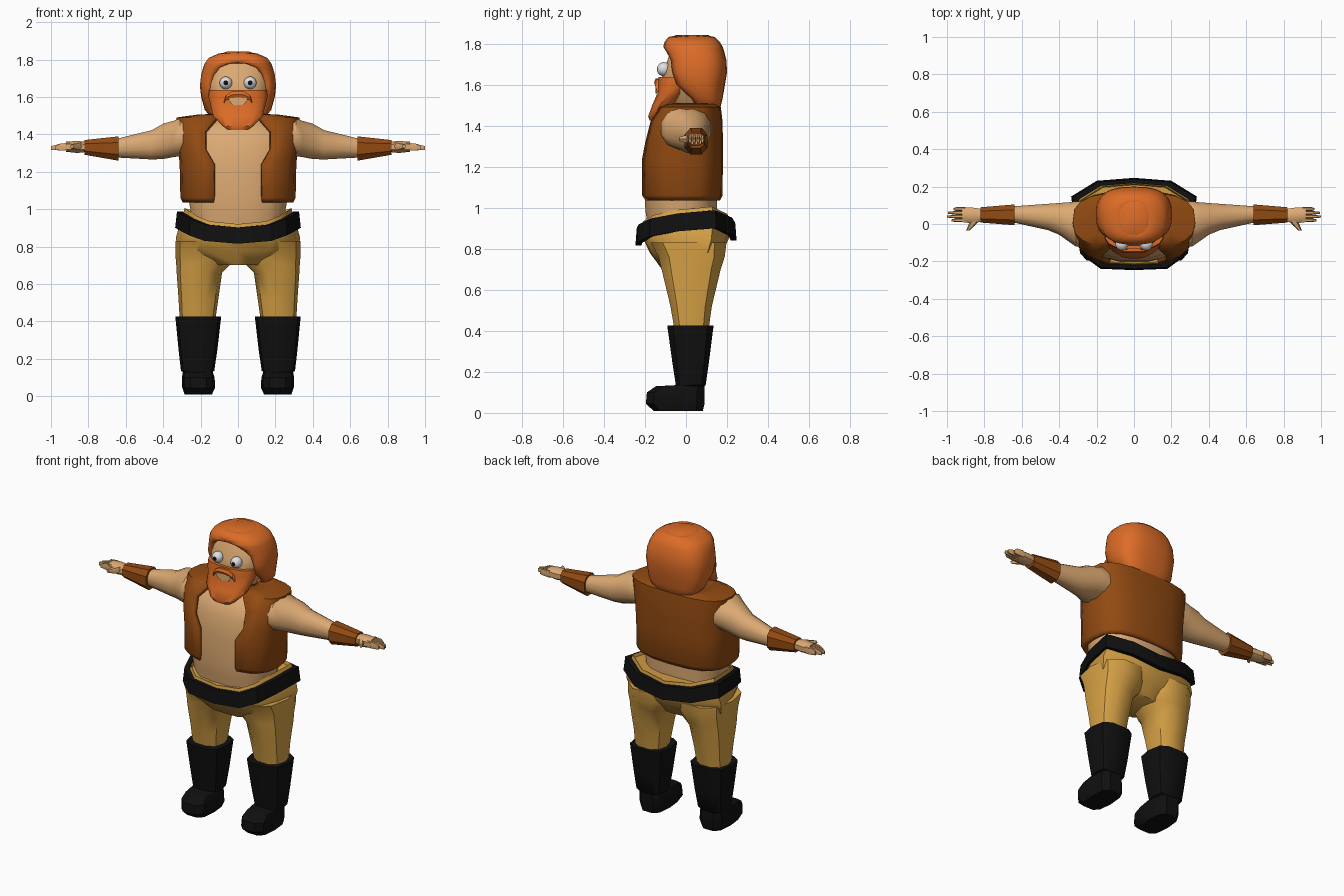
import bpy, bmesh, math
from mathutils import Vector, Matrix

if "Cube" in bpy.data.objects:
    bpy.data.objects.remove(bpy.data.objects["Cube"])


def material(name, r, g, b):
    m = bpy.data.materials.new(name)
    m.use_nodes = True
    m.diffuse_color = (r, g, b, 1)
    node = next(n for n in m.node_tree.nodes if n.type == 'BSDF_PRINCIPLED')
    node.inputs["Base Color"].default_value = (r, g, b, 1)
    return m


SKIN = material("skin", .72, .40, .17)
HAIR = material("ginger_hair", .72, .15, .02)
LEATHER = material("brown_leather", .29, .07, .006)
CLOTH = material("yellow_cloth", .68, .36, .06)
BLACK = material("black", .005, .005, .005)
WHITE = material("eye_white", .75, .75, .77)


def finish(name, bm, mats, mirror=False, thick=0, angle=40):
    bmesh.ops.recalc_face_normals(bm, faces=bm.faces)
    me = bpy.data.meshes.new(name)
    bm.to_mesh(me)
    bm.free()
    for m in mats:
        me.materials.append(m)
    me.shade_smooth()
    me.set_sharp_from_angle(angle=math.radians(angle))
    ob = bpy.data.objects.new(name, me)
    bpy.context.collection.objects.link(ob)
    if mirror:
        mod = ob.modifiers.new("mirror", 'MIRROR')
        mod.use_clip = True
    if thick:
        mod = ob.modifiers.new("thickness", 'SOLIDIFY')
        mod.thickness = thick
        mod.offset = -1
    return ob


def loft(name, rings, mat, closed=True, cap=True, loop=False, **kw):
    """Skin a list of equal-length point rings."""
    bm = bmesh.new()
    vs = [[bm.verts.new(p) for p in r] for r in rings]
    n = len(rings[0])
    pairs = list(zip(vs, vs[1:])) + ([(vs[-1], vs[0])] if loop else [])
    for a, b in pairs:
        for i in range(n if closed else n - 1):
            j = (i + 1) % n
            bm.faces.new((a[i], a[j], b[j], b[i]))
    if cap and closed and not loop:
        bm.faces.new(vs[0])
        bm.faces.new(vs[-1])
    return finish(name, bm, [mat], **kw)


def power(v, e):
    return math.copysign(abs(v) ** e, v)


def section(a0, a1, b0, b1, sides=12, n=2.5):
    """Rounded-box cross-section inside the given limits."""
    out = []
    for i in range(sides):
        t = 2 * math.pi * (i + .5) / sides
        out.append(((a0 + a1) / 2 + (a1 - a0) / 2 * power(math.sin(t), 2 / n),
                    (b0 + b1) / 2 - (b1 - b0) / 2 * power(math.cos(t), 2 / n)))
    return out


def upright(spec, **kw):    # spec rows: z, x0, x1, y0, y1
    return [[(x, y, r[0]) for x, y in section(*r[1:], **kw)] for r in spec]


def sideways(spec, **kw):   # spec rows: x, y0, y1, z0, z1
    return [[(r[0], y, z) for y, z in section(*r[1:], **kw)] for r in spec]


def centred(spec):          # spec rows: z, half width, y0, y1
    return [(z, -w, w, a, b) for z, w, a, b in spec]


def shell(spec, steps, n):
    """Half sections running from a front opening round to the back centre."""
    rings = []
    for z, rx, y0, y1, gap in spec:
        t0 = math.asin(min(1, (gap / rx) ** (n / 2)))
        ring = []
        for i in range(steps + 1):
            t = t0 + (math.pi - t0) * i / steps
            x = rx * abs(math.sin(t)) ** (2 / n) if i < steps else 0
            ring.append((x, (y0 + y1) / 2 - (y1 - y0) / 2 * power(math.cos(t), 2 / n), z))
        rings.append(ring)
    return rings


# Bare torso and neck
loft("torso", upright(centred([
    (.86, .25, -.18, .15), (.98, .255, -.20, .155), (1.06, .27, -.205, .155),
    (1.22, .28, -.20, .155), (1.34, .285, -.185, .15), (1.42, .28, -.15, .14),
    (1.465, .2, -.1, .12), (1.49, .1, -.07, .1), (1.6, .1, -.06, .1)]), sides=16), SKIN)

# Open vest
loft("vest", shell([
    (1.035, .295, -.205, .165, .13), (1.06, .308, -.22, .178, .13), (1.24, .312, -.22, .18, .13),
    (1.32, .32, -.212, .18, .175), (1.42, .328, -.185, .178, .175), (1.49, .328, -.13, .17, .12),
    (1.505, .22, -.10, .15, .11), (1.51, .12, -.05, .11, .08)], 9, 2.8),
    LEATHER, closed=False, mirror=True, thick=.025)

# Arms, cuffs, hands
loft("arms", sideways([
    (.22, -.12, .12, 1.29, 1.46), (.31, -.125, .125, 1.28, 1.49), (.345, -.10, .12, 1.275, 1.475),
    (.40, -.06, .115, 1.265, 1.46), (.46, -.035, .11, 1.263, 1.425),
    (.66, .01, .095, 1.275, 1.375), (.80, .015, .08, 1.30, 1.36)], n=2.2), SKIN, mirror=True)
loft("cuffs", sideways([
    (.64, -.01, .108, 1.255, 1.393), (.82, .005, .092, 1.288, 1.372)], sides=8), LEATHER, mirror=True)
loft("palms", sideways([
    (.80, .015, .08, 1.305, 1.36), (.86, 0, .09, 1.298, 1.367), (.92, .008, .09, 1.305, 1.362)],
    sides=8), SKIN, mirror=True)
for i, tip in enumerate((.975, 1, .995, .965)):
    y = .01 + .02 * i
    loft(f"finger_{i + 1}", sideways([
        (.90, y, y + .02, 1.308, 1.358), (.95, y, y + .02, 1.312, 1.352),
        (tip, y + .004, y + .015, 1.315, 1.338)], sides=6), SKIN, mirror=True)
loft("thumbs", [[(x + dx, y, z) for dx, z in section(-w, w, 1.335 - w, 1.335 + w, sides=6)]
     for x, y, w in ((.85, .02, .025), (.87, -.01, .018), (.888, -.035, .01))], SKIN, mirror=True)

# Waistline shared by belt and trousers
half = [(0, -.235, .86), (.17, -.228, .875), (.25, -.17, .905), (.295, -.04, .93),
        (.32, .14, .945), (.19, .22, .91), (0, .235, .885)]
waist = half + [(-x, y, z) for x, y, z in half[-2:0:-1]]
loft("belt", [[(x * s, y * s, z + h) for s, h in
               ((.93, -.045), (1.05, -.045), (1.02, .042), (.93, .042))] for x, y, z in waist],
     BLACK, loop=True, angle=30)


# Trousers
def waist_ring(sx, sy, lift=None, z=0):
    return [(x * sx, y * sy, h + lift if lift is not None else z) for x, y, h in waist]


loft("trouser_hips", [waist_ring(.87, .89, .04), waist_ring(.89, .91, .06), waist_ring(.95, .95, 0),
                      waist_ring(1.04, .88, z=.845), waist_ring(1, .75, z=.78),
                      waist_ring(.5, .5, z=.70)], CLOTH)
loft("trouser_legs", upright([
    (.83, .01, .335, -.18, .205), (.76, .015, .335, -.14, .195), (.70, .045, .33, -.125, .175),
    (.66, .085, .328, -.115, .165), (.52, .105, .318, -.08, .13),
    (.38, .125, .31, -.055, .11)], sides=10), CLOTH, mirror=True)

# Boots: flared shaft running into a rounded foot
loft("boots", upright([
    (.425, .09, .335, -.095, .138), (.25, .11, .318, -.07, .115), (.135, .127, .305, -.052, .098),
    (.13, .135, .295, -.15, .095), (.10, .125, .30, -.195, .095), (.045, .122, .298, -.20, .095),
    (.008, .14, .285, -.16, .085)], sides=10, n=3.2), BLACK, mirror=True, angle=35)

# Head
loft("head", upright(centred([
    (1.50, .1, -.07, .1), (1.58, .15, -.11, .13), (1.64, .165, -.118, .15), (1.68, .168, -.105, .15),
    (1.74, .16, -.085, .14), (1.79, .13, -.06, .12)]), sides=16), SKIN)

# Hair framing the face
loft("hair", shell([
    (1.465, .10, .07, .15, .06), (1.48, .135, .05, .165, .10), (1.53, .178, .0, .178, .15),
    (1.60, .197, -.08, .19, .157), (1.66, .204, -.10, .2, .157), (1.72, .197, -.10, .197, .14),
    (1.755, .187, -.105, .188, .105), (1.78, .178, -.11, .18, .05), (1.785, .175, -.11, .178, 0),
    (1.808, .16, -.105, .165, 0), (1.832, .105, -.085, .14, 0), (1.84, .04, -.04, .10, 0)],
    9, 2.7), HAIR, closed=False, mirror=True, thick=.03)
loft("hair_crown", upright(centred([(1.79, .13, -.07, .13), (1.828, .10, -.075, .135),
                                    (1.842, .06, -.05, .11)]), sides=14), HAIR)

# Beard and moustache
loft("beard", upright(centred([
    (1.425, .055, -.178, -.125), (1.445, .085, -.185, -.115), (1.50, .135, -.165, -.06),
    (1.56, .15, -.14, .0), (1.60, .16, -.14, .03), (1.637, .157, -.135, .03)]), sides=16), HAIR)
loft("moustache", [[(x, -.137 + y, z + h) for y, h in section(-w, w, -w, w, sides=6)]
     for x, z, w in ((0, 1.613, .018), (.035, 1.611, .019), (.065, 1.595, .014), (.075, 1.57, .006))],
     HAIR, cap=False, mirror=True)

# Mouth plate
loft("mouth", [[(x, y - .01 * (1.585 - z), z) for x, z in
                ((-.052, 1.585), (-.03, 1.557), (.03, 1.557), (.052, 1.585), (.03, 1.602), (-.03, 1.602))]
               for y in (-.148, -.140)], SKIN)

# Eyes, pupils coloured on the front pole
bm = bmesh.new()
bmesh.ops.create_uvsphere(bm, u_segments=16, v_segments=16, radius=.034,
                          matrix=Matrix.Translation((.065, -.108, 1.675)) @ Matrix.Rotation(math.pi / 2, 4, 'X'))
bm.normal_update()
for f in bm.faces:
    f.material_index = int(f.normal.dot(Vector((0, -1, 0))) > .9)
finish("eyes", bm, [WHITE, BLACK], mirror=True)
